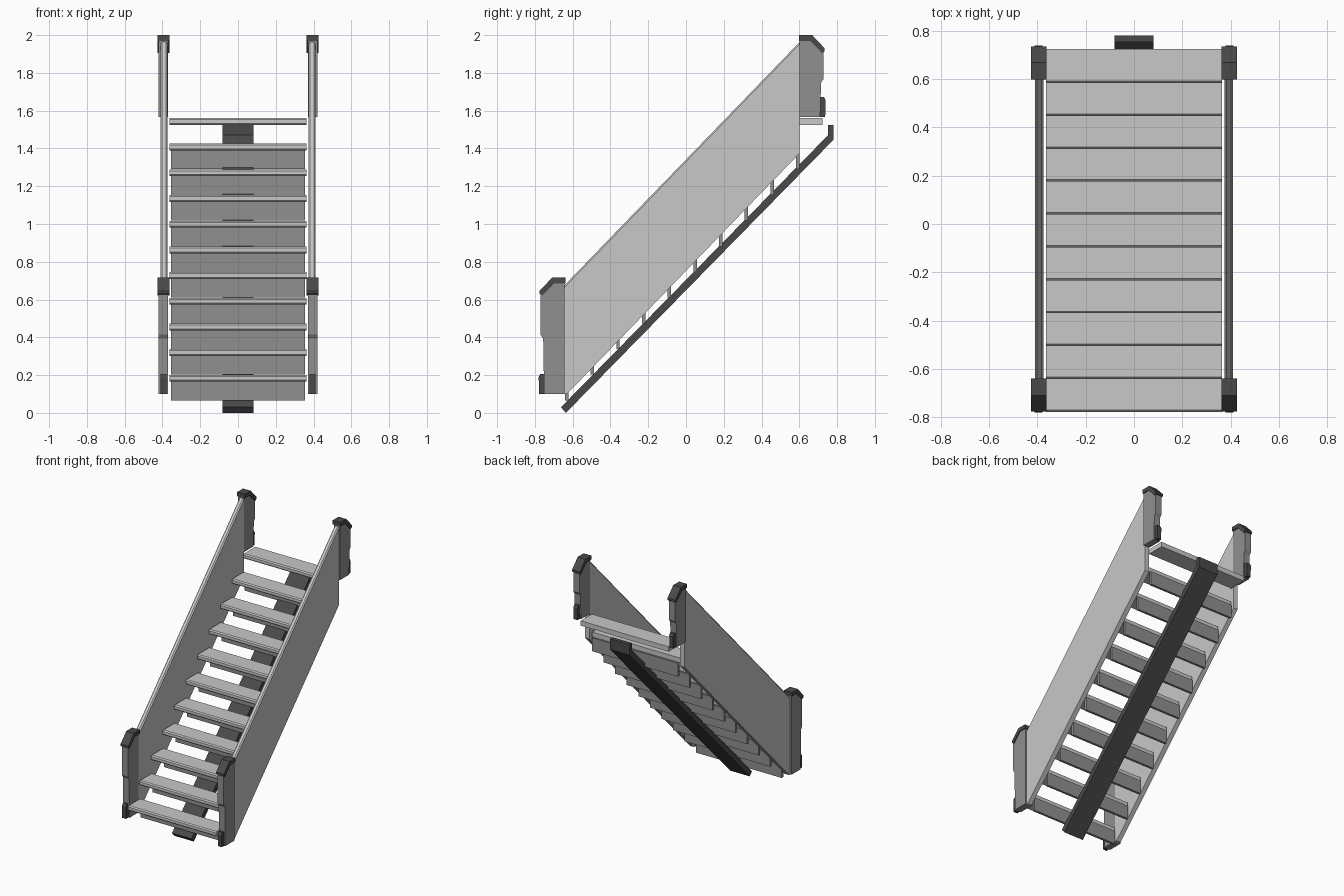
import bpy, bmesh, math
from mathutils import Vector

if "Cube" in bpy.data.objects:
    bpy.data.objects.remove(bpy.data.objects["Cube"])


def mat(name, v):
    m = bpy.data.materials.new(name)
    m.diffuse_color = (v, v, v, 1)
    m.use_nodes = True
    m.node_tree.nodes["Principled BSDF"].inputs["Base Color"].default_value = m.diffuse_color
    return m


LIGHT = mat("light grey", 0.58)
MID = mat("mid grey", 0.28)
DARK = mat("dark grey", 0.068)


def extrude_yz(name, pts, x0, x1, material):
    """Extrude a (y, z) outline from x0 to x1."""
    bm = bmesh.new()
    f = bm.faces.new([bm.verts.new((x0, y, z)) for y, z in pts])
    r = bmesh.ops.extrude_face_region(bm, geom=[f])
    vs = [g for g in r["geom"] if isinstance(g, bmesh.types.BMVert)]
    bmesh.ops.translate(bm, verts=vs, vec=Vector((x1 - x0, 0, 0)))
    bmesh.ops.recalc_face_normals(bm, faces=bm.faces)
    me = bpy.data.meshes.new(name)
    bm.to_mesh(me)
    bm.free()
    me.materials.append(material)
    ob = bpy.data.objects.new(name, me)
    bpy.context.collection.objects.link(ob)
    return ob


def mirror(ob):
    m = ob.modifiers.new("mirror", "MIRROR")
    m.use_axis = (True, False, False)
    return ob


PITCH = 0.136

# treads with a chamfered nose
for i in range(11):
    y, z = -0.777 + i * PITCH, 0.165 + i * PITCH
    extrude_yz(f"tread_{i + 1}", [(y + 0.008, z), (y + 0.14, z), (y + 0.14, z + 0.036),
               (y + 0.008, z + 0.036), (y, z + 0.028), (y, z + 0.008)], -0.363, 0.363, LIGHT)

# hanging plates under the back of each tread
for i in range(10):
    y, z = -0.641 + i * PITCH, 0.066 + i * PITCH
    extrude_yz(f"riser_plate_{i + 1}", [(y, z), (y + 0.018, z), (y + 0.018, z + 0.1), (y, z + 0.1)],
               -0.354, 0.354, MID)

# central spine beam with an upright end at the top
extrude_yz("spine_beam", [(-0.636, 0.0), (0.78, 1.445), (0.78, 1.525), (0.752, 1.525),
           (0.752, 1.47), (-0.662, 0.03)], -0.081, 0.081, DARK)

# sloping side walls
wall = extrude_yz("side_wall", [(-0.65, 0.1), (-0.63, 0.1), (0.602, 1.375), (0.602, 1.945), (-0.65, 0.65)],
                  0.374, 0.41, LIGHT)
mirror(wall)

# handrail capping, a ridge with chamfered edges
bm = bmesh.new()
section = [(0.374, 0), (0.41, 0), (0.41, 0.008), (0.402, 0.019), (0.382, 0.019), (0.374, 0.008)]
ends = [[bm.verts.new((x, y, z + h)) for x, h in section] for y, z in ((-0.65, 0.65), (0.602, 1.945))]
for k in range(6):
    bm.faces.new((ends[0][k], ends[0][(k + 1) % 6], ends[1][(k + 1) % 6], ends[1][k]))
bm.faces.new(ends[0])
bm.faces.new(ends[1])
bmesh.ops.recalc_face_normals(bm, faces=bm.faces)
me = bpy.data.meshes.new("handrail")
bm.to_mesh(me)
bm.free()
me.materials.append(LIGHT)
rail = bpy.data.objects.new("handrail", me)
bpy.context.collection.objects.link(rail)
mirror(rail)


# end posts: s = -1 faces forward (bottom), s = 1 faces back (top)
def post(name, s, yi, base, step, top):
    def P(pts):
        return [(s * (yi + d), z) for d, z in pts]
    mirror(extrude_yz(name, P([(0, base), (0.108, base), (0.113, step - 0.012), (0.127, step + 0.01),
           (0.127, top - 0.09), (0.06, top - 0.022), (0, top - 0.022)]), 0.37, 0.42, MID))
    # sloped cap
    mirror(extrude_yz(name + "_cap", P([(-0.004, top - 0.03), (0.055, top - 0.03), (0.118, top - 0.095),
           (0.132, top - 0.085), (0.132, top - 0.07), (0.066, top), (-0.004, top)]), 0.362, 0.426, DARK))
    # small latch block at the foot
    mirror(extrude_yz(name + "_latch", P([(0.105, base), (0.135, base), (0.137, base + 0.09),
           (0.128, base + 0.106), (0.105, base + 0.106)]), 0.379, 0.411, DARK))


post("lower_post", -1, 0.643, 0.1, 0.405, 0.716)
post("upper_post", 1, 0.602, 1.567, 1.76, 2.0)
